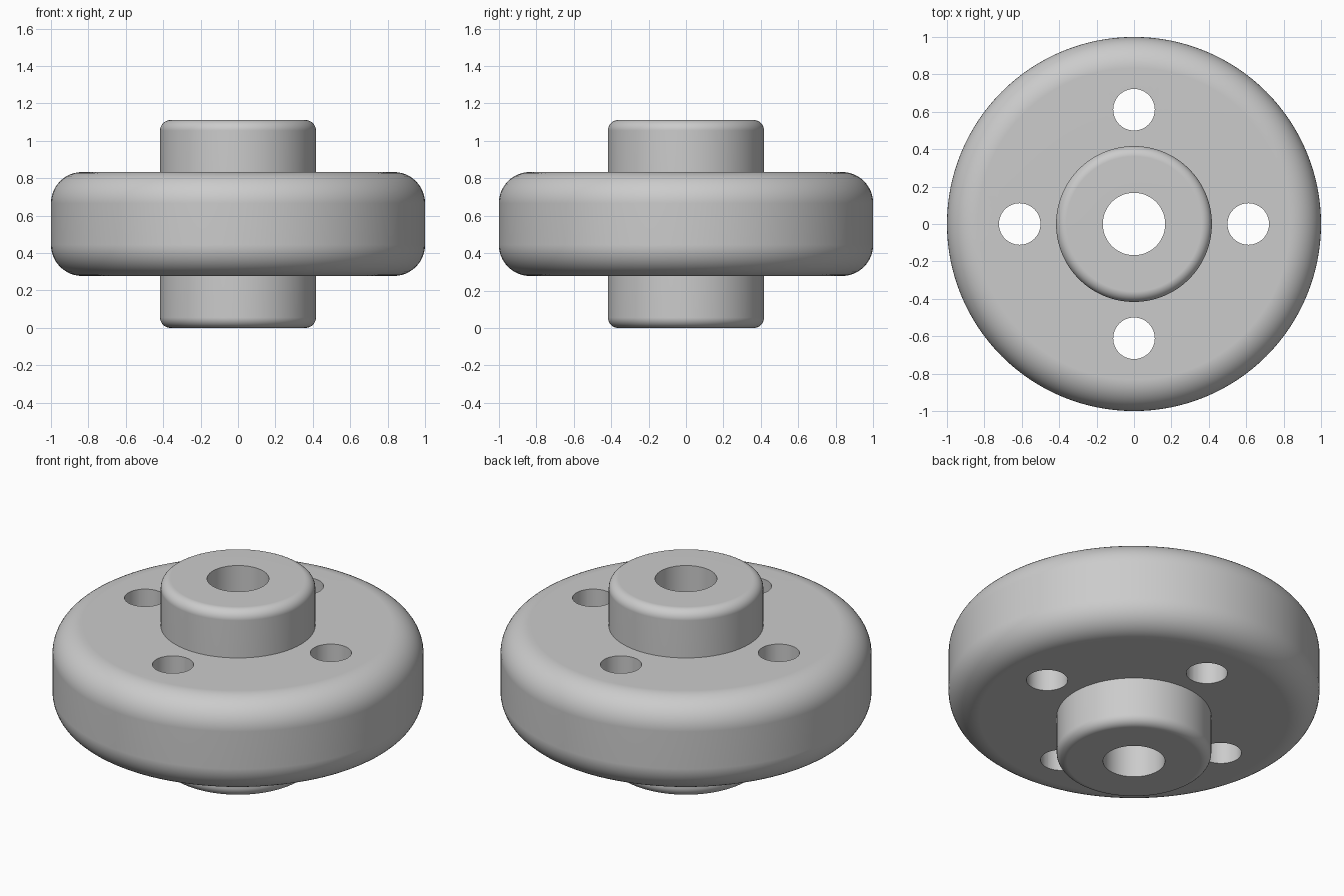
import bpy
import bmesh
from math import sin, cos, pi, radians
from mathutils import Vector

if "Cube" in bpy.data.objects:
    bpy.data.objects.remove(bpy.data.objects["Cube"])

# Main dimensions
UNIT = 1 / 18
HEIGHT = 20 * UNIT
DISC_LOW, DISC_HIGH = 5 * UNIT, 15 * UNIT
DISC_ROUND, HUB_ROUND = 3 * UNIT, UNIT
HUB_R, BORE_R = 7.5 * UNIT, 3 * UNIT
HOLE_R, HOLE_RING = 2 * UNIT, 11 * UNIT
SEGMENTS = 128


def fillet(r, z, size, start, steps):
    """Quarter arc around a centre (r, z), from start to start + 90 degrees."""
    angles = [start + pi / 2 * i / steps for i in range(steps + 1)]
    return [(r + size * cos(a), z + size * sin(a)) for a in angles]


# Cross-section: bore, lower hub, rounded disc, upper hub
profile = [(BORE_R, HEIGHT), (BORE_R, 0)]
profile += fillet(HUB_R - HUB_ROUND, HUB_ROUND, HUB_ROUND, -pi / 2, 8)
profile += [(HUB_R, DISC_LOW)]
profile += fillet(1 - DISC_ROUND, DISC_LOW + DISC_ROUND, DISC_ROUND, -pi / 2, 12)
profile += fillet(1 - DISC_ROUND, DISC_HIGH - DISC_ROUND, DISC_ROUND, 0, 12)
profile += [(HUB_R, DISC_HIGH)]
profile += fillet(HUB_R - HUB_ROUND, HEIGHT - HUB_ROUND, HUB_ROUND, 0, 8)

# Revolve the cross-section into the wheel
bm = bmesh.new()
verts = [bm.verts.new((r, 0, z)) for r, z in profile]
edges = [bm.edges.new((v, verts[(i + 1) % len(verts)])) for i, v in enumerate(verts)]
bmesh.ops.spin(bm, geom=verts + edges, cent=(0, 0, 0), axis=(0, 0, 1),
               angle=2 * pi, steps=SEGMENTS, use_merge=True)
bmesh.ops.remove_doubles(bm, verts=bm.verts, dist=1e-5)
bmesh.ops.recalc_face_normals(bm, faces=bm.faces)
mesh = bpy.data.meshes.new("flanged_wheel")
bm.to_mesh(mesh)
bm.free()
wheel = bpy.data.objects.new("flanged_wheel", mesh)
bpy.context.collection.objects.link(wheel)

# Plain grey material
grey = bpy.data.materials.new("plain_grey")
grey.use_nodes = True
colour = (0.6, 0.6, 0.6, 1)
grey.diffuse_color = colour
grey.node_tree.nodes["Principled BSDF"].inputs["Base Color"].default_value = colour
mesh.materials.append(grey)

# Four through holes in one cutter
bm = bmesh.new()
for i in range(4):
    a = i * pi / 2
    made = bmesh.ops.create_cone(bm, cap_ends=True, segments=48, radius1=HOLE_R,
                                 radius2=HOLE_R, depth=HEIGHT)
    offset = Vector((HOLE_RING * cos(a), HOLE_RING * sin(a), HEIGHT / 2))
    bmesh.ops.translate(bm, verts=made["verts"], vec=offset)
cut_mesh = bpy.data.meshes.new("hole_cutter")
bm.to_mesh(cut_mesh)
bm.free()
cut_mesh.materials.append(grey)
cutter = bpy.data.objects.new("hole_cutter", cut_mesh)
bpy.context.collection.objects.link(cutter)
cutter.hide_render = True

bpy.ops.object.select_all(action="DESELECT")
wheel.select_set(True)
bpy.context.view_layer.objects.active = wheel
drill = wheel.modifiers.new("drill_holes", "BOOLEAN")
drill.operation = "DIFFERENCE"
drill.solver = "EXACT"
drill.object = cutter
bpy.ops.object.modifier_apply(modifier=drill.name)
bpy.data.objects.remove(cutter)

# Smooth curved walls, crisp rims and clean flat faces
bpy.ops.object.shade_smooth_by_angle(angle=radians(35))
weighted = wheel.modifiers.new("weighted_normals", "WEIGHTED_NORMAL")
weighted.keep_sharp = True
